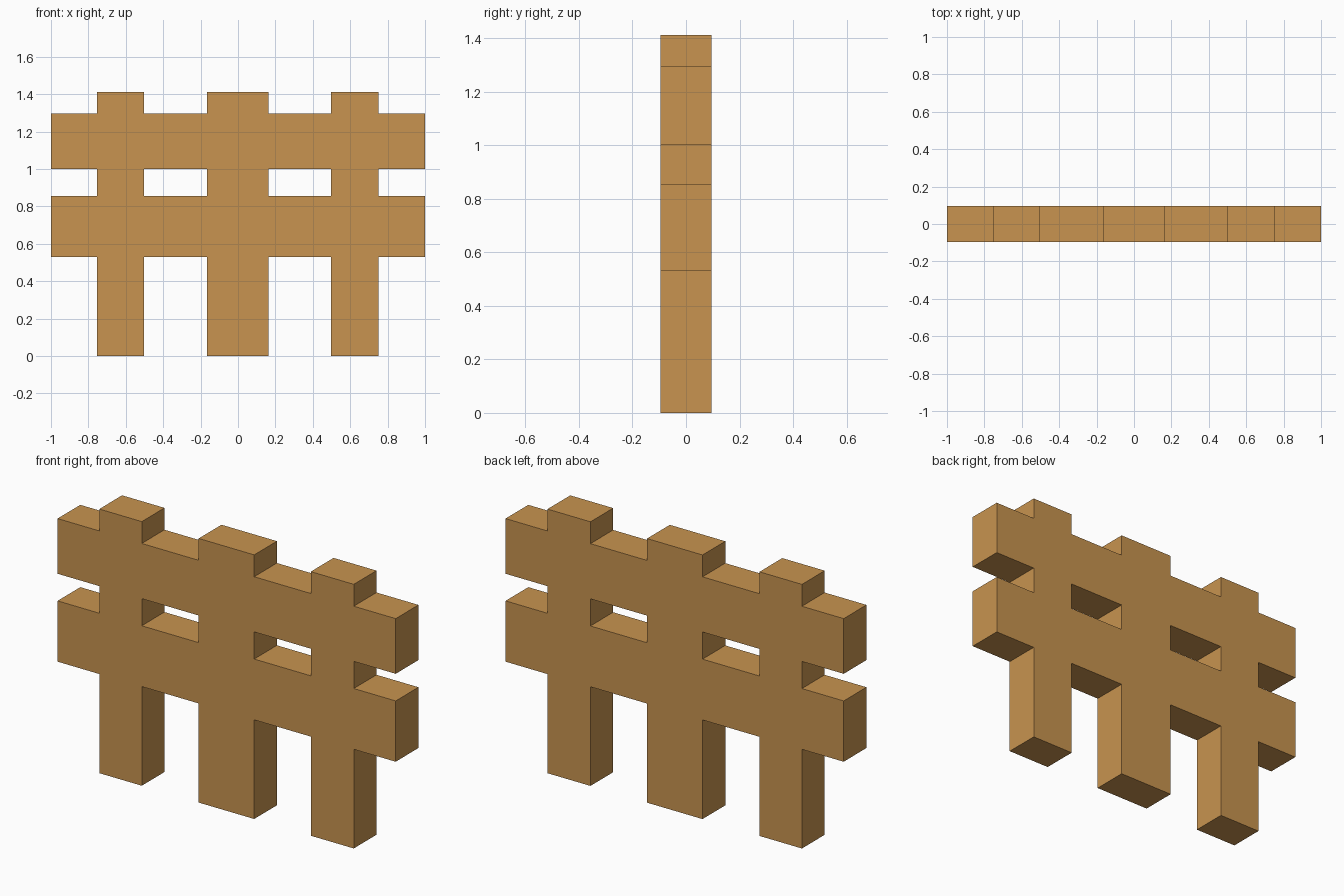
import bpy, bmesh

if "Cube" in bpy.data.objects:
    bpy.data.objects.remove(bpy.data.objects["Cube"])

HALF_DEPTH = 0.096
POSTS = [(-0.753, -0.502), (-0.165, 0.163), (0.498, 0.752)]   # x ranges
RAILS = [(0.53, 0.855), (1.0, 1.295)]                         # z ranges
HEIGHT = 1.412

wood = bpy.data.materials.new("light brown wood")
wood.diffuse_color = (0.58, 0.296, 0.08, 1)
wood.use_nodes = True
wood.node_tree.nodes["Principled BSDF"].inputs["Base Color"].default_value = wood.diffuse_color

# Grid lines through every post and rail edge
xs = sorted({-1.0, 1.0, *(x for p in POSTS for x in p)})
zs = sorted({0.0, HEIGHT, *(z for r in RAILS for z in r)})


def covered(value, ranges):
    return any(lo < value < hi for lo, hi in ranges)


# Front face: keep the cells belonging to a post or a rail
bm = bmesh.new()
grid = {(i, k): bm.verts.new((x, -HALF_DEPTH, z))
        for i, x in enumerate(xs) for k, z in enumerate(zs)}
for i in range(len(xs) - 1):
    for k in range(len(zs) - 1):
        in_post = covered((xs[i] + xs[i + 1]) / 2, POSTS)
        in_rail = covered((zs[k] + zs[k + 1]) / 2, RAILS)
        if in_post or in_rail:
            bm.faces.new([grid[c] for c in
                          ((i, k), (i + 1, k), (i + 1, k + 1), (i, k + 1))])
bmesh.ops.delete(bm, geom=[v for v in bm.verts if not v.link_faces], context='VERTS')

# Extrude to the back to make one solid fence without inner walls
result = bmesh.ops.extrude_face_region(bm, geom=bm.faces[:], use_keep_orig=True)
back = [g for g in result["geom"] if isinstance(g, bmesh.types.BMVert)]
bmesh.ops.translate(bm, verts=back, vec=(0, 2 * HALF_DEPTH, 0))
bmesh.ops.recalc_face_normals(bm, faces=bm.faces[:])

mesh = bpy.data.meshes.new("fence")
bm.to_mesh(mesh)
bm.free()
mesh.materials.append(wood)
fence = bpy.data.objects.new("fence", mesh)
bpy.context.collection.objects.link(fence)
